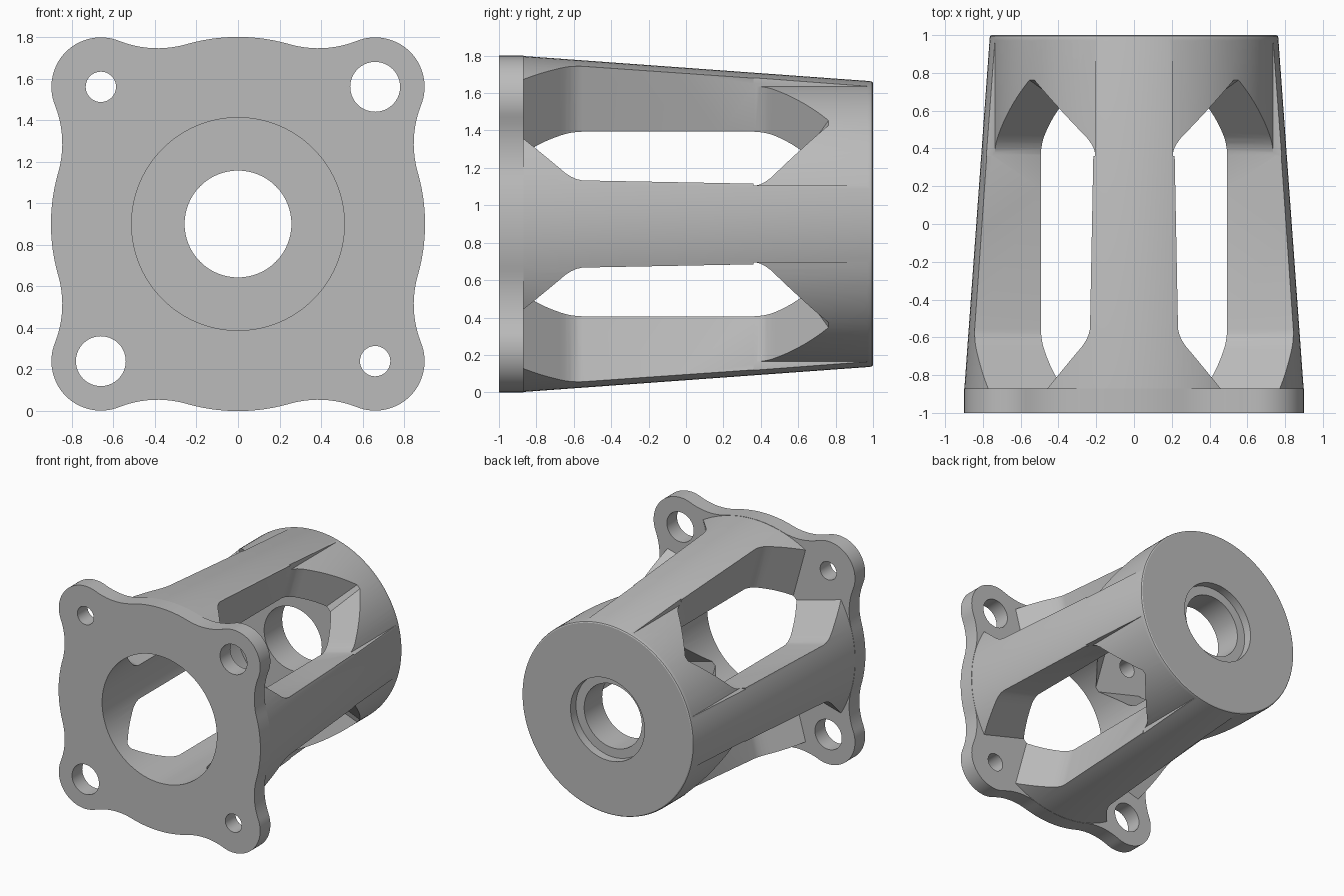
import bpy, bmesh, math
from math import cos, sin, pi, radians, hypot, atan2
from mathutils import Matrix, Vector

if "Cube" in bpy.data.objects:
    bpy.data.objects.remove(bpy.data.objects["Cube"])

AXIS_Z = 0.9
LIFT = Matrix.Translation((0, 0, AXIS_Z))
SLOPE = 0.567        # window half width per unit of radius

grey = bpy.data.materials.new("machined_grey")
grey.use_nodes = True
grey.diffuse_color = (0.5, 0.5, 0.5, 1)
grey.node_tree.nodes["Principled BSDF"].inputs["Base Color"].default_value = (0.5, 0.5, 0.5, 1)


def finish(name, bm):
    """Turn a bmesh built around the y axis into an object at axis height."""
    bmesh.ops.recalc_face_normals(bm, faces=bm.faces)
    bm.transform(LIFT)
    mesh = bpy.data.meshes.new(name)
    bm.to_mesh(mesh)
    bm.free()
    mesh.materials.append(grey)
    obj = bpy.data.objects.new(name, mesh)
    bpy.context.collection.objects.link(obj)
    return obj


def loft(name, rings):
    """Join (y, [(x, z), ...]) outlines into a capped solid."""
    bm = bmesh.new()
    loops = [[bm.verts.new((x, y, z)) for x, z in pts] for y, pts in rings]
    for a, b in zip(loops, loops[1:]):
        for i in range(len(a)):
            j = (i + 1) % len(a)
            bm.faces.new((a[i], a[j], b[j], b[i]))
    bm.faces.new(loops[0])
    bm.faces.new(loops[-1])
    return finish(name, bm)


def arc(cx, cz, r, a0, a1, n):
    return [(cx + r * cos(a0 + (a1 - a0) * i / n), cz + r * sin(a0 + (a1 - a0) * i / n))
            for i in range(n + 1)]


def circle(r, n=96, cx=0, cz=0):
    return arc(cx, cz, r, 0, 2 * pi, n)[:-1]


def combine(target, other, operation):
    mod = target.modifiers.new(operation, 'BOOLEAN')
    mod.operation = operation
    mod.solver = 'EXACT'
    mod.object = other
    bpy.context.view_layer.objects.active = target
    bpy.ops.object.modifier_apply(modifier=mod.name)
    bpy.data.objects.remove(other)


def convex_solid(planes):
    """Solid bounded by planes given as (normal, offset)."""
    bm = bmesh.new()
    planes = [(Vector(n), d) for n, d in planes]
    count = len(planes)
    for i in range(count):
        for j in range(i):
            for k in range(j):
                trio = [planes[m] for m in (i, j, k)]
                m = Matrix([n for n, d in trio])
                if abs(m.determinant()) < 1e-4:
                    continue
                p = m.inverted() @ Vector([d for n, d in trio])
                if all(n.dot(p) < d + 1e-4 for n, d in planes):
                    bm.verts.new(p)
    bmesh.ops.remove_doubles(bm, verts=bm.verts[:], dist=5e-4)
    bmesh.ops.convex_hull(bm, input=bm.verts[:])
    return bm


def window_cutter():
    """Drafted hexagonal window with rounded corners, on the upper left diagonal."""
    front, rear, taper, rounding = -0.6, 0.41, 1.18, 0.06
    planes = [((-1, 0, 0), -0.22), ((1, 0, 0), 1.4), ((0, -1, 0), 0.872),
              ((-0.5, 1, 0), 0.38)]
    for side in (1, -1):
        planes.append(((-SLOPE, 0, side), 0))
        # Tangent planes step from the straight side round to the end chamfer
        for k in (0.25, 0.5, 0.75, 1):
            shift = rounding * (1 - k)
            planes.append(((-SLOPE, -k, side), -k * (front + shift)))
            planes.append(((-SLOPE, k * taper, side), k * taper * (rear - shift)))
    bm = convex_solid(planes)
    bm.transform(Matrix.Rotation(radians(-45), 4, 'Y'))
    return finish("window_cutter", bm)


def recess_cutter():
    """Trims the tapered body to a straight cylinder between two ribs."""
    r, edge = 0.765, 0.207
    a = math.asin(edge / r)
    pts = arc(0, 0, r, a, pi / 2 - a, 24) + [(edge, 1.2), (1.2, 1.2), (1.2, edge)]
    return loft("recess_cutter", [(0.36, pts), (1.1, pts)])


def flange_outline():
    """Four bolt lobes blended into a disc by concave arcs."""
    disc, lobe, lc, blend = 0.9, 0.238, 0.66, 0.5
    d = hypot(lc, lc)
    ra, rb = disc + blend, lobe + blend
    along = (d * d + ra * ra - rb * rb) / (2 * d)
    off = math.sqrt(ra * ra - along * along)
    th = atan2(off, along)                       # blend centre, from the diagonal
    lobe_th = atan2(off, along - d)
    quarter = arc(0, 0, disc, -pi / 4, -th, 10)
    quarter += arc(along, -off, blend, pi - th, pi - lobe_th, 10)[1:]
    quarter += arc(d, 0, lobe, -lobe_th, lobe_th, 28)[1:]
    quarter += arc(along, off, blend, lobe_th - pi, th - pi, 10)[1:]
    quarter += arc(0, 0, disc, th, pi / 4, 10)[1:-1]
    out = []
    for k in range(4):
        a = pi / 4 + k * pi / 2
        out += [(x * cos(a) - z * sin(a), x * sin(a) + z * cos(a)) for x, z in quarter]
    return out


# Tapered body with a small rounded rear edge
profile = [(-0.93, 0.898), (-0.87, 0.898), (0.985, 0.764), (0.995, 0.761), (1, 0.753)]
housing = loft("lantern_housing", [(y, circle(r, 128)) for y, r in profile])

# Cut one recess and window, then index the body a quarter turn, four times
quarter_turn = LIFT @ Matrix.Rotation(radians(90), 4, 'Y') @ LIFT.inverted()
for step in range(4):
    combine(housing, recess_cutter(), 'DIFFERENCE')
    combine(housing, window_cutter(), 'DIFFERENCE')
    housing.data.transform(quarter_turn)
    housing.data.update()

# Mounting flange
outline = flange_outline()
combine(housing, loft("flange", [(-1, outline), (-0.87, outline)]), 'UNION')

# Main bore, shaft hole and rear counterbore
for radius, y0, y1 in ((0.512, -1.2, 0.7), (0.257, 0.5, 1.2), (0.33, 0.93, 1.2)):
    ring = circle(radius)
    combine(housing, loft("bore_cutter", [(y0, ring), (y1, ring)]), 'DIFFERENCE')

# Bolt holes, two large and two small on opposite corners
for sx in (1, -1):
    for sz in (1, -1):
        ring = circle(0.12 if sx == sz else 0.073, 40, sx * 0.66, sz * 0.66)
        combine(housing, loft("bolt_cutter", [(-1.2, ring), (-0.8, ring)]), 'DIFFERENCE')

# Smooth curved walls, keep machined edges sharp
for o in bpy.context.selected_objects:
    o.select_set(False)
housing.select_set(True)
bpy.context.view_layer.objects.active = housing
bpy.ops.object.shade_smooth_by_angle(angle=radians(25))
